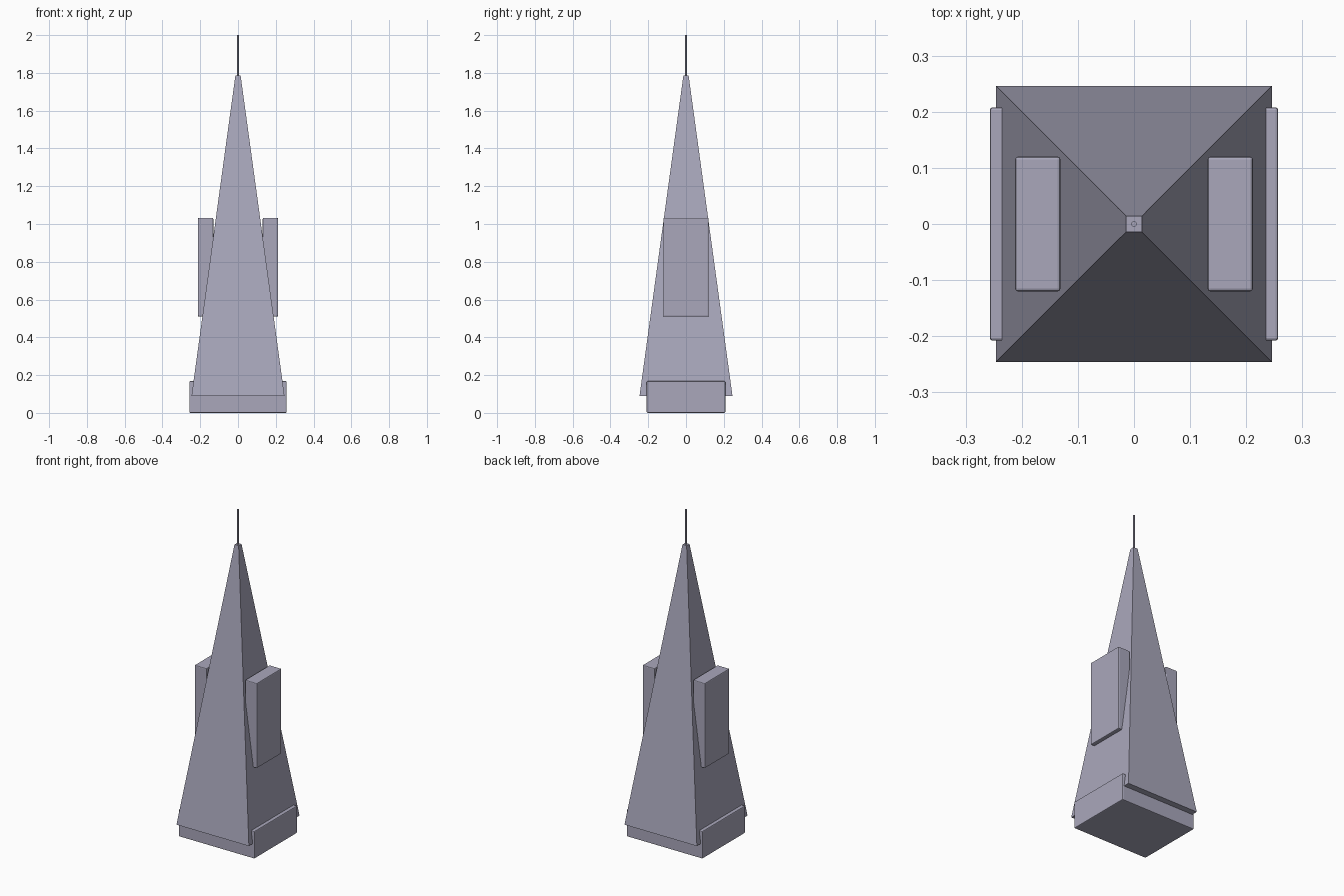
import bpy
import bmesh
from mathutils import Matrix

cube = bpy.data.objects.get("Cube")
if cube:
    bpy.data.objects.remove(cube, do_unlink=True)

COLOUR = (0.40, 0.39, 0.50, 1.0)
mat = bpy.data.materials.new("lavender grey")
mat.use_nodes = True
mat.diffuse_color = COLOUR
mat.node_tree.nodes["Principled BSDF"].inputs["Base Color"].default_value = COLOUR


def add_object(name, bm):
    mesh = bpy.data.meshes.new(name)
    bm.to_mesh(mesh)
    bm.free()
    mesh.materials.append(mat)
    obj = bpy.data.objects.new(name, mesh)
    bpy.context.collection.objects.link(obj)
    return obj


def block(name, low, high, bevel):
    """Box between two corners with softened edges."""
    size = [h - l for l, h in zip(low, high)]
    centre = [(h + l) / 2 for l, h in zip(low, high)]
    bm = bmesh.new()
    bmesh.ops.create_cube(bm, size=1, matrix=Matrix.Translation(centre) @ Matrix.Diagonal((*size, 1)))
    obj = add_object(name, bm)
    mod = obj.modifiers.new("soft edges", 'BEVEL')
    mod.width = bevel
    mod.segments = 2
    return obj


# Base block
block("base", (-0.257, -0.208, 0), (0.257, 0.208, 0.168), 0.005)

# Tapered square tower
BOTTOM, TOP = 0.09, 1.785
bm = bmesh.new()
bmesh.ops.create_cube(bm, size=2)
for v in bm.verts:
    half, z = (0.014, TOP) if v.co.z > 0 else (0.246, BOTTOM)
    v.co = (v.co.x * half, v.co.y * half, z)
add_object("tower", bm)

# Side wings
for name, side in (("left_wing", 1), ("right_wing", -1)):
    xs = sorted((side * 0.131, side * 0.212))
    block(name, (xs[0], -0.12, 0.51), (xs[1], 0.12, 1.032), 0.005)

# Spire
bm = bmesh.new()
bmesh.ops.create_cone(bm, cap_ends=True, segments=16, radius1=0.005, radius2=0.005, depth=2 - TOP + 0.01,
                      matrix=Matrix.Translation((0, 0, (2 + TOP - 0.01) / 2)))
spire = add_object("spire", bm)
bpy.context.view_layer.objects.active = spire
spire.select_set(True)
bpy.ops.object.shade_smooth_by_angle()
